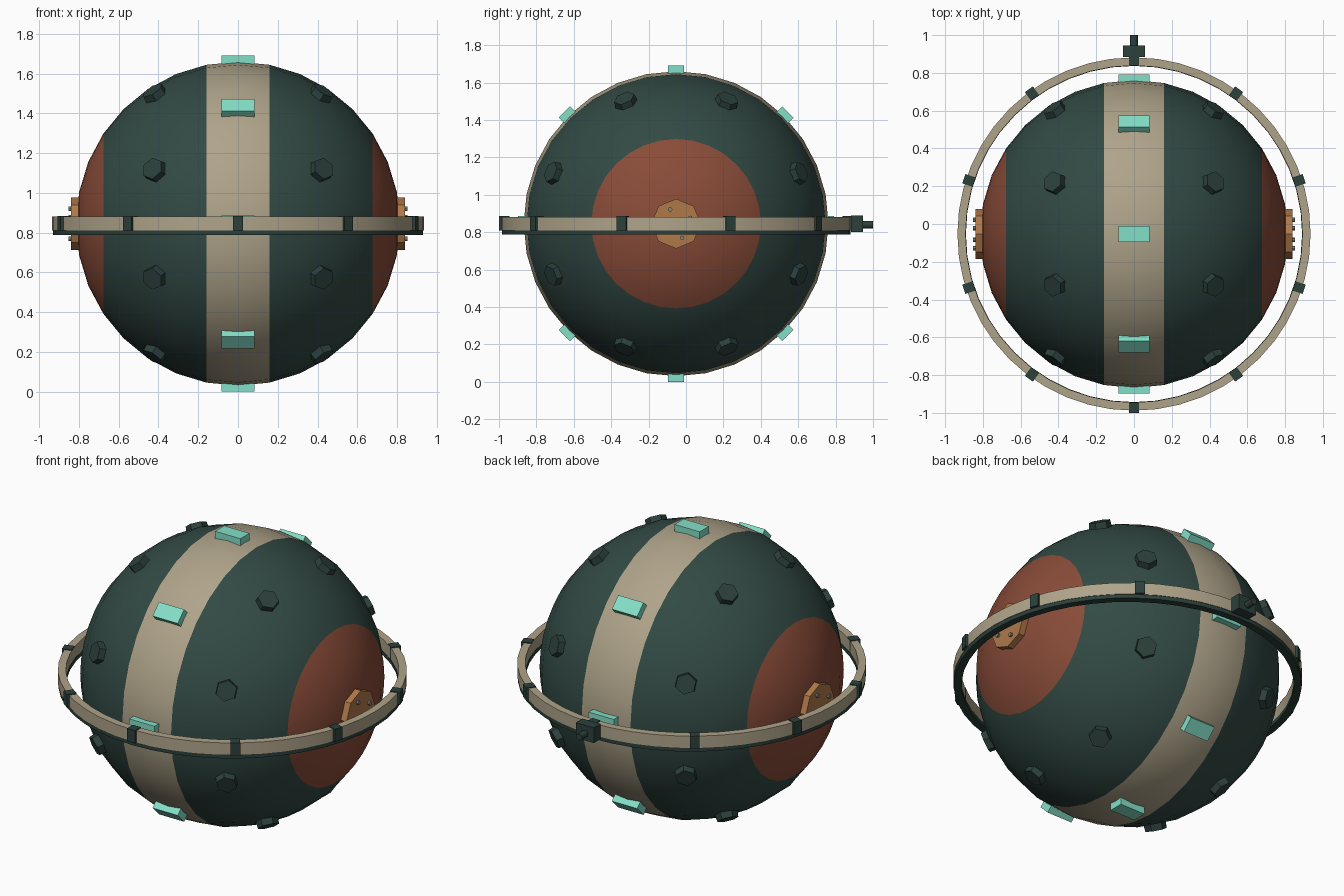
import bpy, bmesh
from math import sin, cos, pi, radians
from mathutils import Matrix, Vector

if "Cube" in bpy.data.objects:
    bpy.data.objects.remove(bpy.data.objects["Cube"])

CENTER = Vector((0, -0.053, 0.845))
R = 0.815


def material(name, rgb):
    m = bpy.data.materials.new(name)
    m.use_nodes = True
    m.diffuse_color = (*rgb, 1)
    m.node_tree.nodes["Principled BSDF"].inputs["Base Color"].default_value = (*rgb, 1)
    return m


green = material("dark green", (0.032, 0.068, 0.058))
dark = material("deep green metal", (0.025, 0.052, 0.044))
beige = material("beige", (0.43, 0.37, 0.255))
teal = material("bright teal", (0.23, 0.74, 0.58))
rust = material("rust red", (0.25, 0.072, 0.04))
copper = material("copper", (0.43, 0.19, 0.066))
steel = material("dull steel", (0.25, 0.25, 0.22))


def make(name, bm, mats, smooth=None):
    bmesh.ops.recalc_face_normals(bm, faces=bm.faces)
    me = bpy.data.meshes.new(name)
    bm.to_mesh(me)
    bm.free()
    ob = bpy.data.objects.new(name, me)
    bpy.context.collection.objects.link(ob)
    for m in mats:
        me.materials.append(m)
    if smooth:
        bpy.ops.object.select_all(action="DESELECT")
        ob.select_set(True)
        bpy.context.view_layer.objects.active = ob
        bpy.ops.object.shade_smooth_by_angle(angle=radians(smooth))
    return ob


def frame(normal, tangent, dist):
    """Matrix at CENTER + normal * dist, with local z along normal and x near tangent."""
    z = normal.normalized()
    y = z.cross(tangent).normalized()
    x = y.cross(z)
    rot = Matrix((x, y, z)).transposed().to_4x4()
    return Matrix.Translation(CENTER + z * dist) @ rot


def box(bm, size, matrix):
    bmesh.ops.create_cube(bm, size=1, matrix=matrix @ Matrix.Diagonal((*size, 1)))


def disc(bm, sides, r1, r2, depth, matrix):
    bmesh.ops.create_cone(bm, cap_ends=True, segments=sides, radius1=r1, radius2=r2,
                          depth=depth, matrix=matrix)


def around_x(a):
    return Vector((0, cos(a), sin(a)))


X, Z = Vector((1, 0, 0)), Vector((0, 0, 1))

# Sphere with poles on the sides: central band and side caps coloured by x
bm = bmesh.new()
bmesh.ops.create_uvsphere(bm, u_segments=32, v_segments=16, radius=R,
                          matrix=Matrix.Translation(CENTER) @ Matrix.Rotation(pi / 2, 4, "Y"))
for f in bm.faces:
    x = abs(f.calc_center_median().x)
    f.material_index = 1 if x < R * sin(pi / 16) else 2 if x > R * sin(pi * 5 / 16) else 0
make("sphere_body", bm, [green, beige, rust], 40)

# Light plates around the band
bm = bmesh.new()
for i in range(8):
    box(bm, (0.165, 0.085, 0.045), frame(around_x(i * pi / 4), X, 0.8225))
make("light_plates", bm, [teal])

# Hexagonal bolts on both halves
bm = bmesh.new()
lat = radians(30.7)
for side in (-1, 1):
    for i in range(8):
        n = around_x((i + 0.5) * pi / 4) * cos(lat) + X * side * sin(lat)
        m = frame(n, X, 0.82) @ Matrix.Rotation(pi / 2, 4, "Z")
        disc(bm, 6, 0.063, 0.058, 0.05, m @ Matrix.Rotation(pi / 2, 4, "Z"))
make("hex_bolts", bm, [dark])

# Octagonal hubs with four rivets on each side
hubs, rivets = bmesh.new(), bmesh.new()
for side in (-1, 1):
    disc(hubs, 8, 0.133, 0.133, 0.06, frame(X * side, Z, 0.81))
    for i in range(4):
        a = pi / 8 + i * pi / 2
        offset = Vector((0, side * cos(a), sin(a))) * 0.082
        m = Matrix.Translation(offset) @ frame(X * side, Z, 0.841)
        disc(rivets, 8, 0.012, 0.012, 0.022, m)
make("side_hubs", hubs, [copper])
make("hub_rivets", rivets, [steel])


# Encircling ring, with a dark rim beneath
def ring(name, inner, outer, low, high, mat):
    bm = bmesh.new()
    corners = [(inner, low), (outer, low), (outer, high), (inner, high)]
    verts = [bm.verts.new((r, CENTER.y, z)) for r, z in corners]
    edges = [bm.edges.new((verts[i], verts[(i + 1) % 4])) for i in range(4)]
    bmesh.ops.spin(bm, geom=verts + edges, cent=CENTER, axis=Z, angle=2 * pi, steps=48)
    bmesh.ops.remove_doubles(bm, verts=bm.verts, dist=0.0005)
    make(name, bm, [mat], 30)


ring("orbit_ring", 0.892, 0.935, 0.81, 0.88, beige)
ring("ring_lower_rim", 0.89, 0.932, 0.787, 0.81, dark)

# Ten clamps on the ring
bm = bmesh.new()
for i in range(10):
    a = pi / 2 + i * pi / 5
    n = Vector((cos(a), sin(a), 0))
    m = frame(n, Z, 0.919)
    m.translation.z = 0.8475
    box(bm, (0.075, 0.052, 0.056), m)
make("ring_clamps", bm, [dark])

# Rear coupling block and stub
bm = bmesh.new()
box(bm, (0.118, 0.062, 0.09), Matrix.Translation((0, 0.914, 0.845)))
disc(bm, 12, 0.02, 0.02, 0.08, Matrix.Translation((0, 0.96, 0.84)) @ Matrix.Rotation(pi / 2, 4, "X"))
make("rear_coupling", bm, [dark], 35)
